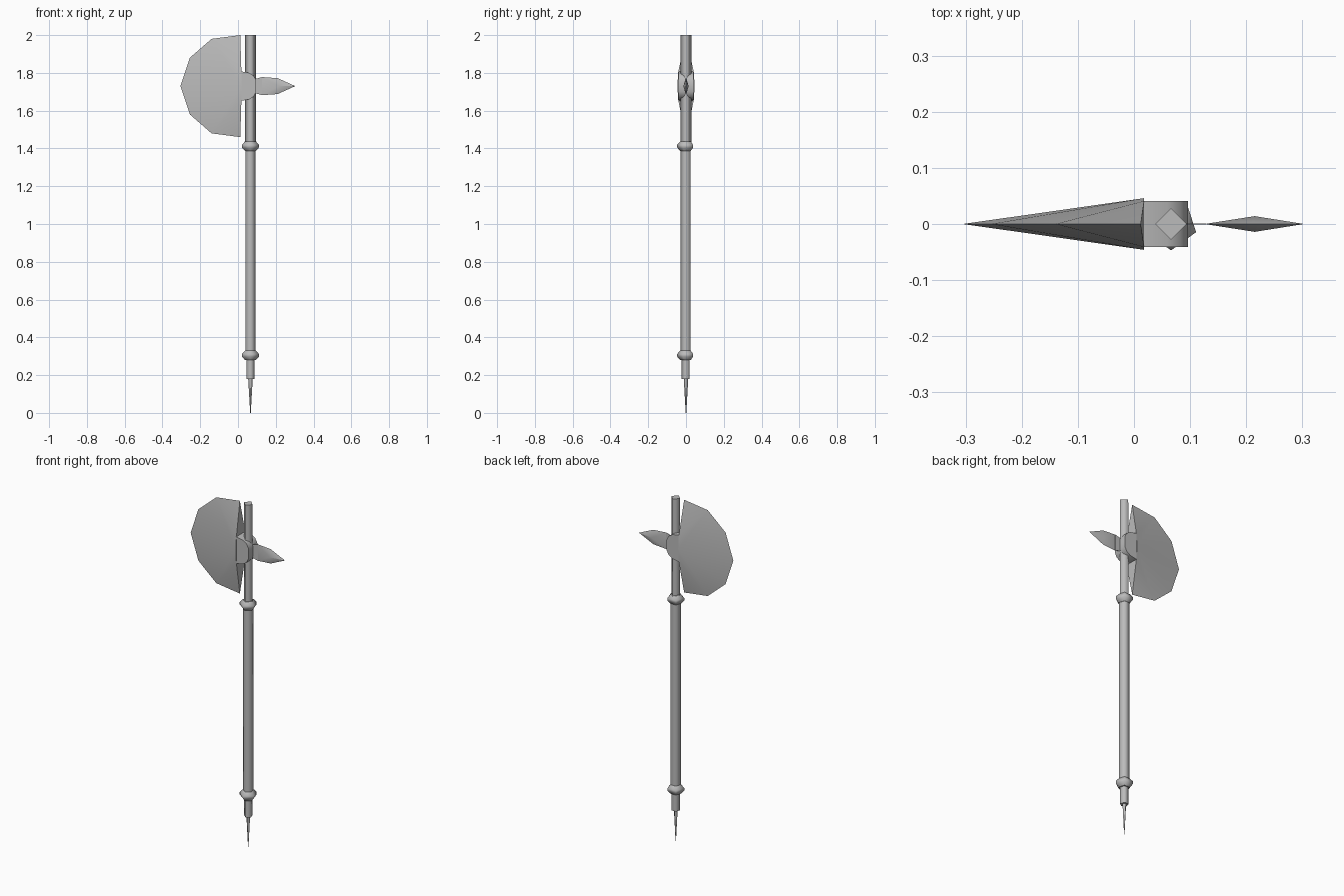
import bpy, bmesh
from math import cos, sin, pi, radians

cube = bpy.data.objects.get("Cube")
if cube:
    bpy.data.objects.remove(cube, do_unlink=True)

grey = bpy.data.materials.new("steel_grey")
GREY = (0.5, 0.5, 0.5, 1)
grey.use_nodes = True
grey.diffuse_color = GREY
for node in grey.node_tree.nodes:
    if node.type == "BSDF_PRINCIPLED":
        node.inputs["Base Color"].default_value = GREY

SHAFT_X = 0.066
HEAD_Z = 1.73


def finish(name, bm, angle=None):
    """Turn a bmesh into an object; without an angle, only flat end caps stay sharp."""
    bmesh.ops.remove_doubles(bm, verts=bm.verts, dist=0.0001)
    bmesh.ops.recalc_face_normals(bm, faces=bm.faces)
    for f in bm.faces:
        f.smooth = abs(f.normal.z) < 0.95
    mesh = bpy.data.meshes.new(name)
    bm.to_mesh(mesh)
    bm.free()
    mesh.materials.append(grey)
    obj = bpy.data.objects.new(name, mesh)
    bpy.context.collection.objects.link(obj)
    if angle is not None:
        bpy.ops.object.select_all(action="DESELECT")
        obj.select_set(True)
        bpy.context.view_layer.objects.active = obj
        bpy.ops.object.shade_smooth_by_angle(angle=radians(angle))
    return obj


def turned(name, profile, sides):
    """Stack rings of (radius, height) around the shaft axis, one corner to the front."""
    bm = bmesh.new()
    rings = []
    for r, z in profile:
        rings.append([bm.verts.new((SHAFT_X + r * cos(2 * pi * i / sides - pi / 2),
                                    r * sin(2 * pi * i / sides - pi / 2), z))
                      for i in range(sides)])
    for low, high in zip(rings, rings[1:]):
        for i in range(sides):
            j = (i + 1) % sides
            bm.faces.new((low[i], low[j], high[j], high[i]))
    bm.faces.new(rings[0])
    bm.faces.new(rings[-1])
    return finish(name, bm)


def prism(name, outline, half, angle):
    """Extrude an x, z outline evenly to both sides of y = 0."""
    bm = bmesh.new()
    front = [bm.verts.new((x, -half, z)) for x, z in outline]
    back = [bm.verts.new((x, half, z)) for x, z in outline]
    bm.faces.new(front)
    bm.faces.new(back)
    for i in range(len(outline)):
        j = (i + 1) % len(outline)
        bm.faces.new((front[i], front[j], back[j], back[i]))
    return finish(name, bm, angle)


# Pole, from the bottom point to the top
turned("bottom_spike", [(0.0015, 0), (0.012, 0.18)], 4)
turned("lower_ferrule", [(0.023, 0.18), (0.023, 0.3)], 5)
turned("grip", [(0.029, 0.3), (0.029, 1.41)], 5)
turned("upper_shaft", [(0.028, 1.41), (0.028, 2.0)], 4)
for name, z in (("lower_ring", 0.305), ("upper_ring", 1.412)):
    turned(name, [(0.03, z - 0.026), (0.047, z - 0.007),
                  (0.047, z + 0.007), (0.03, z + 0.026)], 5)

# Blade: sharp rim on the centre plane, thick where it meets the socket
half_rim = [(0.012, 0.27), (-0.14, 0.25), (-0.255, 0.15)]
rim = half_rim + [(-0.305, 0)] + [(x, -z) for x, z in reversed(half_rim)]
bm = bmesh.new()
edge = [bm.verts.new((x, 0, HEAD_Z + z)) for x, z in rim]
cheeks = []
for side in (-1, 1):
    top, mid, low = [bm.verts.new((0.018, side * y, HEAD_Z + z))
                     for y, z in ((0.041, 0.075), (0.046, 0), (0.041, -0.075))]
    cheeks.append((top, mid, low))
    for i, (a, b) in enumerate(zip(edge, edge[1:])):
        if i == 0:
            bm.faces.new((a, b, top))
        elif i == len(edge) - 2:
            bm.faces.new((a, b, low))
        else:
            bm.faces.new((a, b, mid))
    bm.faces.new((top, edge[1], mid))
    bm.faces.new((mid, edge[-2], low))
(t1, m1, l1), (t2, m2, l2) = cheeks
bm.faces.new((edge[0], t1, t2))
bm.faces.new((edge[-1], l1, l2))
bm.faces.new((t1, m1, l1, l2, m2, t2))
finish("axe_blade", bm, 40)

# Socket around the shaft
half_socket = [(0.016, 0.078), (0.06, 0.07), (0.083, 0.055), (0.096, 0.03)]
socket = half_socket + [(x, -z) for x, z in reversed(half_socket)]
prism("socket", [(x, HEAD_Z + z) for x, z in socket], 0.041, 40)

# Back spike: thin tang, then a leaf with a raised centre
prism("spike_tang", [(0.085, HEAD_Z + 0.036), (0.128, HEAD_Z + 0.048),
                     (0.128, HEAD_Z - 0.048), (0.085, HEAD_Z - 0.036)], 0.001, 30)
half_leaf = [(0.126, 0.048), (0.21, 0.042)]
leaf = half_leaf + [(0.303, 0)] + [(x, -z) for x, z in reversed(half_leaf)]
bm = bmesh.new()
edge = [bm.verts.new((x, 0, HEAD_Z + z)) for x, z in leaf]
for side in (-1, 1):
    peak = bm.verts.new((0.215, side * 0.014, HEAD_Z))
    for i, v in enumerate(edge):
        bm.faces.new((v, edge[(i + 1) % len(edge)], peak))
finish("back_spike", bm, 35)
